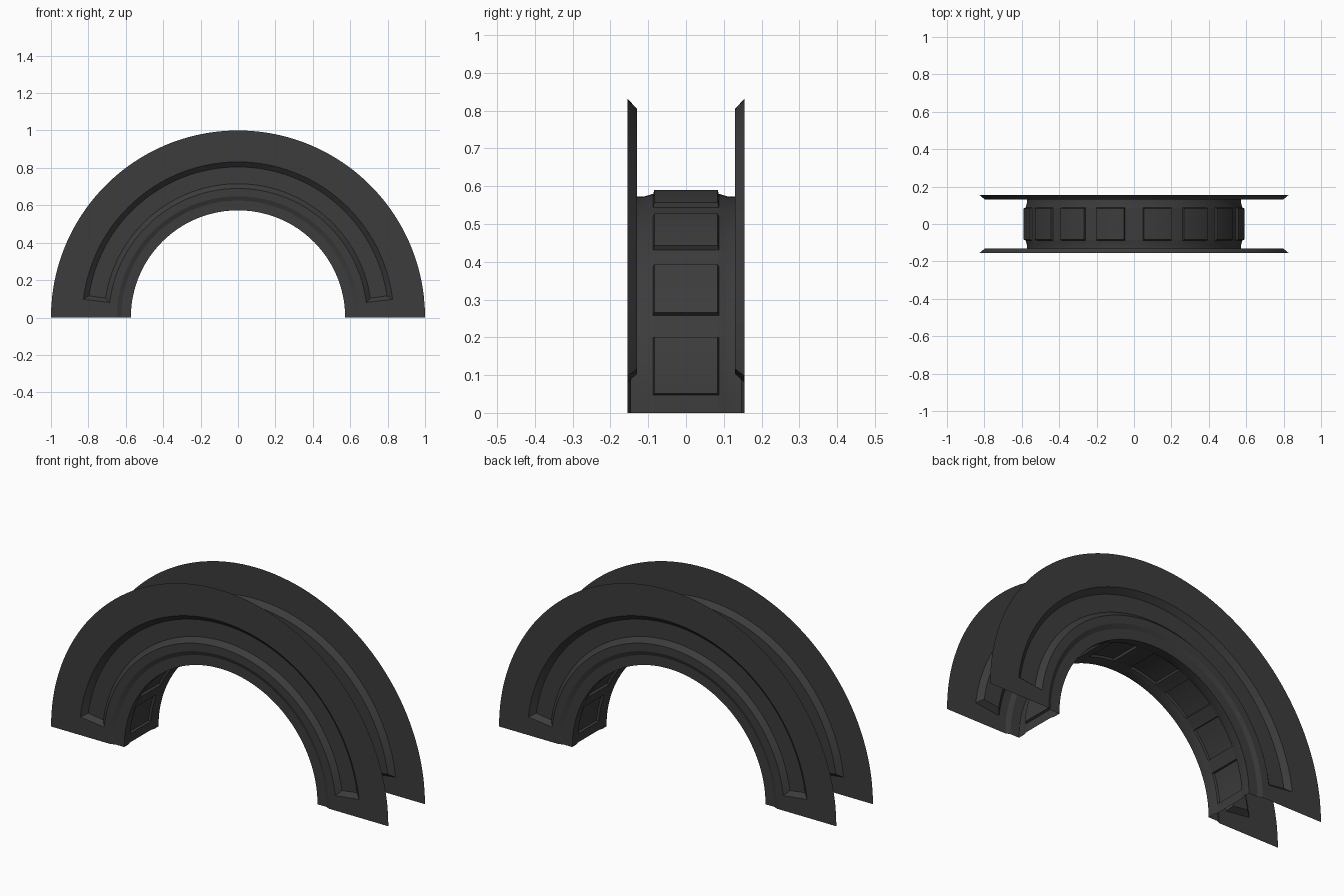
import bpy
import bmesh
from math import sin, cos, radians

if "Cube" in bpy.data.objects:
    bpy.data.objects.remove(bpy.data.objects["Cube"])

dark = bpy.data.materials.new("dark_grey")
dark.diffuse_color = (0.045, 0.045, 0.045, 1)
dark.use_nodes = True
dark.node_tree.nodes["Principled BSDF"].inputs["Base Color"].default_value = dark.diffuse_color


def linspace(a, b, n):
    return [a + (b - a) * i / n for i in range(n + 1)]


def polar_sheet(name, angles, rows, raised):
    """Sweep (radius, y) rows round the arch; raised(i, j) gives a replacement (radius, y) or None."""
    bm = bmesh.new()
    grid, up = [], set()
    for i, a in enumerate(angles):
        line = []
        for j, (r, y) in enumerate(rows):
            alt = raised(a, j)
            if alt:
                r, y = alt
            v = bm.verts.new((r * cos(radians(a)), y, r * sin(radians(a))))
            if alt:
                up.add(v)
            line.append(v)
        grid.append(line)
    for i in range(len(angles) - 1):
        for j in range(len(rows) - 1):
            q = [grid[i][j], grid[i][j + 1], grid[i + 1][j + 1], grid[i + 1][j]]
            high = [k for k in range(4) if q[k] in up]
            if len(high) == 1:
                # mitred pocket corner
                q = q[high[0]:] + q[:high[0]]
                bm.faces.new(q[:3])
                bm.faces.new([q[0], q[2], q[3]])
            else:
                bm.faces.new(q)
    mesh = bpy.data.meshes.new(name)
    bm.to_mesh(mesh)
    bm.free()
    obj = bpy.data.objects.new(name, mesh)
    bpy.context.collection.objects.link(obj)
    mesh.materials.append(dark)
    bpy.ops.object.select_all(action='DESELECT')
    obj.select_set(True)
    bpy.context.view_layer.objects.active = obj
    bpy.ops.object.shade_smooth_by_angle(angle=radians(20))
    return obj


# Side plate: thin sheet with a stepped inner rim and a long curved pocket
plate_rows = [(0.573, -0.145), (0.625, -0.145), (0.648, -0.155), (0.69, -0.155),
              (0.715, -0.155), (0.805, -0.155), (0.832, -0.155), (1.0, -0.155)]
plate_angles = [0, 3.3, 6.7] + linspace(8.3, 171.7, 72) + [173.3, 176.7, 180]


def pocket(a, j):
    if j in (4, 5) and 8 < a < 172:
        return plate_rows[j][0], -0.13
    return None


plate = polar_sheet("side_plates", plate_angles, plate_rows, pocket)
mirror = plate.modifiers.new("mirror", 'MIRROR')
mirror.use_axis = (False, True, False)

# Inner band: joins both plates, with eight pressed panels
half = [(0.573, 0.145), (0.573, 0.11), (0.580, 0.087), (0.580, 0.084)]
band_rows = half + [(r, -y) for r, y in reversed(half)]
centres = [12.4, 34.1, 55.8, 77.5]
centres += [180 - c for c in reversed(centres)]
HALF = 7.4

band_angles = [0, 2.5]
for c in centres:
    band_angles += [c - HALF - 0.3] + linspace(c - HALF, c + HALF, 6) + [c + HALF + 0.3]
    band_angles.append(90 if c == centres[3] else c + HALF + 3.2)
band_angles[-1] = 177.5
band_angles.append(180)


def panel(a, j):
    if j in (3, 4) and any(abs(a - c) < HALF + 0.1 for c in centres):
        return 0.592, band_rows[j][1]
    return None


polar_sheet("inner_band", band_angles, band_rows, panel)
